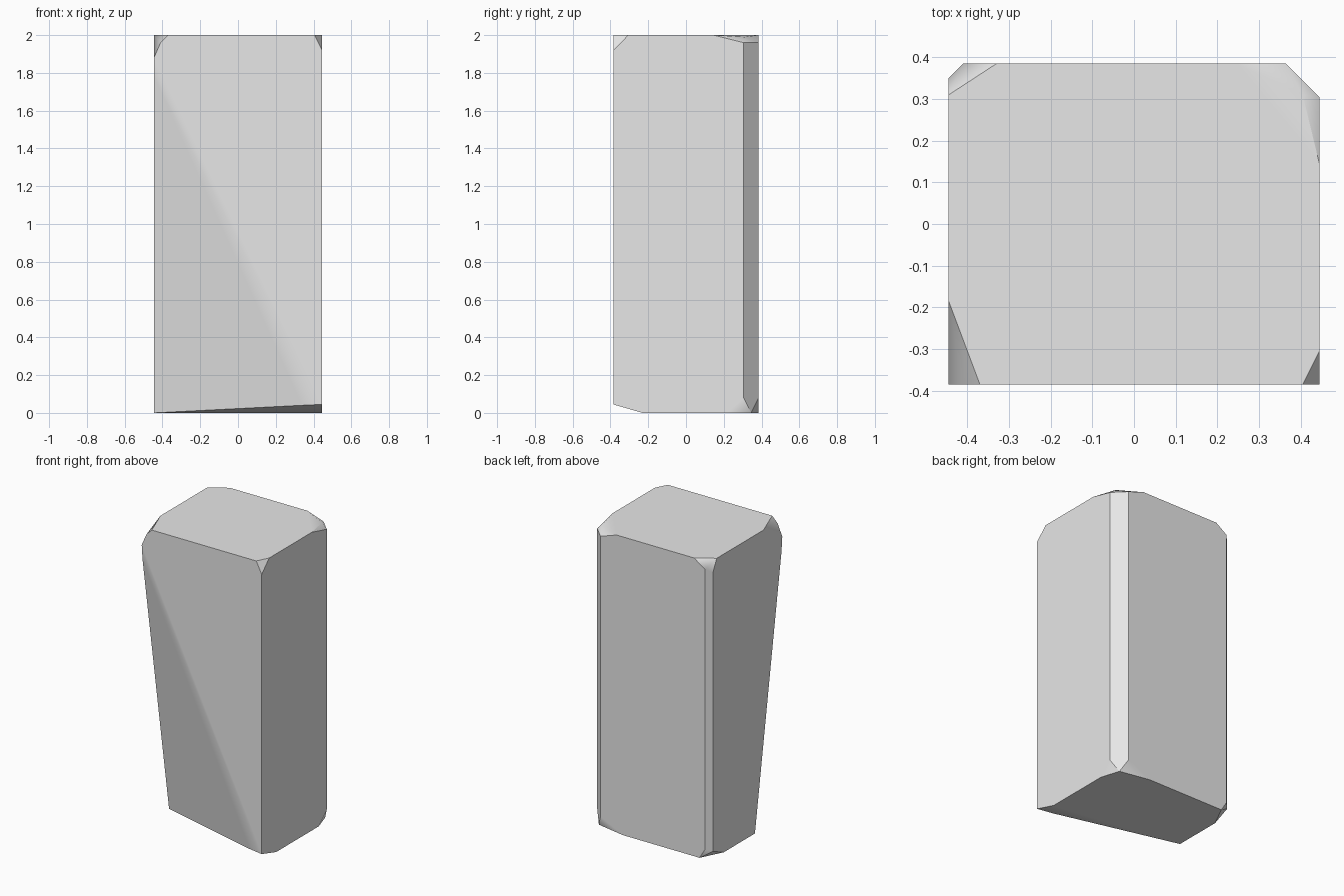
import bpy, bmesh, math

cube = bpy.data.objects.get("Cube")
if cube:
    bpy.data.objects.remove(cube, do_unlink=True)

W, D, H = 0.445, 0.385, 2.0   # half width, half depth, height

# Corner points of each chipped corner of the convex block
corners = {
    "top_front_left": [(-0.37, -D, H), (-W, -0.185, H), (-0.41, -D, 1.96), (-W, -D, 1.88)],
    "top_front_right": [(0.405, -D, H), (W, -0.305, H), (W, -D, 1.92)],
    "top_back_right": [(W, 0.145, H), (0.245, D, H), (0.405, 0.31, 1.99),
                       (W, 0.305, 1.96), (0.365, D, 1.96)],
    "top_back_left": [(-W, 0.31, H), (-0.33, D, H), (-0.41, D, 1.945), (-W, 0.35, 1.92)],
    "base_front_left": [(-W, -0.095, 0)],
    "base_front_right": [(W, -D, 0.045), (W, -0.23, 0)],
    "base_back_right": [(W, 0.22, 0), (0.2, D, 0), (0.405, 0.345, 0),
                        (W, 0.305, 0.08), (0.365, D, 0.08)],
    "base_back_left": [(-0.37, D, 0), (-W, 0.235, 0), (-0.41, D, 0.065), (-W, 0.35, 0.05)],
    # soft diagonal fold across the front
    "front_fold": [(-W, -0.376, 1.78), (0.338, -0.358, 0.04)],
}

# Wrap the corners in a hull and merge its flat regions
bm = bmesh.new()
for points in corners.values():
    for p in points:
        bm.verts.new(p)
bmesh.ops.convex_hull(bm, input=bm.verts[:])
bmesh.ops.dissolve_limit(bm, angle_limit=math.radians(0.6),
                         verts=bm.verts[:], edges=bm.edges[:])
bmesh.ops.recalc_face_normals(bm, faces=bm.faces[:])
mesh = bpy.data.meshes.new("stone_block")
bm.to_mesh(mesh)
bm.free()
block = bpy.data.objects.new("stone_block", mesh)
bpy.context.collection.objects.link(block)

# Plain grey stone
grey = bpy.data.materials.new("stone_grey")
grey.use_nodes = True
colour = (0.8, 0.8, 0.8, 1)
grey.diffuse_color = colour
grey.node_tree.nodes["Principled BSDF"].inputs["Base Color"].default_value = colour
mesh.materials.append(grey)

# Smooth only the shallow edges, keeping the large faces flat
bpy.context.view_layer.objects.active = block
block.select_set(True)
bpy.ops.object.shade_smooth_by_angle(angle=math.radians(30))
weighted = block.modifiers.new("flat_faces", "WEIGHTED_NORMAL")
weighted.weight = 100
weighted.keep_sharp = True
